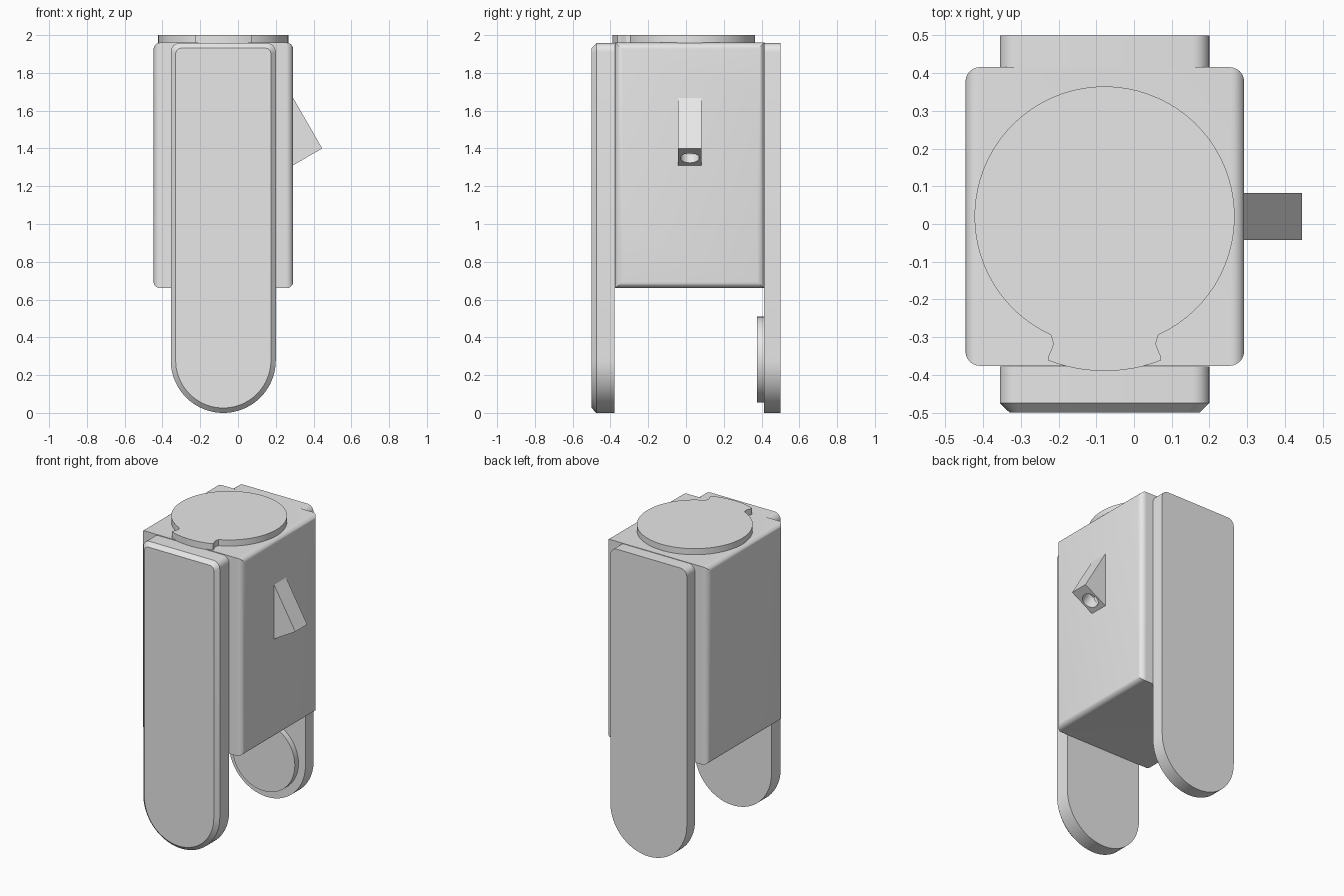
import bpy, bmesh, math
from mathutils import Matrix

if "Cube" in bpy.data.objects:
    bpy.data.objects.remove(bpy.data.objects["Cube"])

CX = -0.078  # shared centre line of the legs and lid

grey = bpy.data.materials.new("light_grey")
grey.diffuse_color = (0.8, 0.8, 0.8, 1)
grey.use_nodes = True
grey.node_tree.nodes["Principled BSDF"].inputs["Base Color"].default_value = grey.diffuse_color


def loft(name, loops):
    """Skin a list of equal-length 3D loops and cap both ends."""
    bm = bmesh.new()
    rings = [[bm.verts.new(p) for p in loop] for loop in loops]
    n = len(rings[0])
    for a, b in zip(rings, rings[1:]):
        for i in range(n):
            j = (i + 1) % n
            bm.faces.new((a[i], a[j], b[j], b[i]))
    bm.faces.new(rings[0])
    bm.faces.new(rings[-1])
    bmesh.ops.recalc_face_normals(bm, faces=bm.faces)
    mesh = bpy.data.meshes.new(name)
    bm.to_mesh(mesh)
    bm.free()
    obj = bpy.data.objects.new(name, mesh)
    bpy.context.collection.objects.link(obj)
    mesh.materials.append(grey)
    return obj


def smooth(obj, angle=25):
    bpy.ops.object.select_all(action='DESELECT')
    obj.select_set(True)
    bpy.context.view_layer.objects.active = obj
    bpy.ops.object.shade_smooth_by_angle(angle=math.radians(angle))


def boolean(obj, cutter, operation):
    mod = obj.modifiers.new("cut", 'BOOLEAN')
    mod.object, mod.operation, mod.solver = cutter, operation, 'EXACT'
    bpy.context.view_layer.objects.active = obj
    bpy.ops.object.modifier_apply(modifier=mod.name)
    bpy.data.objects.remove(cutter)


def arc(cx, cy, r, a0, a1, n):
    return [(cx + r * math.cos(math.radians(a0 + (a1 - a0) * i / n)),
             cy + r * math.sin(math.radians(a0 + (a1 - a0) * i / n))) for i in range(n + 1)]


def rounded_rect(x0, x1, y0, y1, r):
    return (arc(x1 - r, y1 - r, r, 0, 90, 6) + arc(x0 + r, y1 - r, r, 90, 180, 6)
            + arc(x0 + r, y0 + r, r, 180, 270, 6) + arc(x1 - r, y0 + r, r, 270, 360, 6))


def leg_outline(inset):
    """Strap shape: round foot, slightly rounded top corners."""
    r, c, top = 0.278 - inset, 0.045 - inset * 0.6, 1.957 - inset
    return (arc(CX, 0.278, r, 180, 360, 40) + arc(CX + r - c, top - c, c, 0, 90, 6)
            + arc(CX - r + c, top - c, c, 90, 180, 6))


def at_y(pts, y):
    return [(x, y, z) for x, z in pts]


def at_z(pts, z):
    return [(x, y, z) for x, y in pts]


# Body: rounded in plan and in front elevation
plan = rounded_rect(-0.447, 0.292, -0.376, 0.416, 0.038)
body = loft("body", [at_z(plan, 0.6), at_z(plan, 2.1)])
side = rounded_rect(-0.447, 0.292, 0.66, 1.96, 0.035)
boolean(body, loft("body_cutter", [at_y(side, -0.6), at_y(side, 0.6)]), 'INTERSECT')
smooth(body)

# Legs: the front one has a chamfered outer face
smooth(loft("front_leg", [at_y(leg_outline(0), -0.378), at_y(leg_outline(0), -0.475),
                          at_y(leg_outline(0.026), -0.5)]))
smooth(loft("back_leg", [at_y(leg_outline(0), 0.414), at_y(leg_outline(0), 0.5)]))

# Round pad on the inside of the back leg
disc = arc(CX, 0.282, 0.228, 0, 352.5, 47)
smooth(loft("foot_pad", [at_y(disc, 0.42), at_y(disc, 0.376)]))

# Lid: disc with a flared tab at the front, joined by a curved neck
half = math.degrees(math.asin(0.143 / 0.345))
tab = math.degrees(math.asin(0.150 / 0.41))
neck = [(0.139, -0.305), (0.136, -0.318), (0.141, -0.333), (0.148, -0.348)]
lid = (arc(CX, 0.02, 0.345, -90 + half, 270 - half, 64)
       + [(CX - x, y) for x, y in neck]
       + arc(CX, 0.02, 0.41, 270 - tab, 270 + tab, 12)
       + [(CX + x, y) for x, y in reversed(neck)])
smooth(loft("lid", [at_z(lid, 1.957), at_z(lid, 2.0)]))

# Spout: tilted block leaving the body side, with a bored hole
wedge = [(0.28, 1.687), (0.292, 1.667), (0.446, 1.4), (0.292, 1.311), (0.28, 1.304)]
spout = loft("spout", [at_y(wedge, -0.042), at_y(wedge, 0.082)])
hole = arc(0, 0, 0.05, 0, 348.75, 31)
bore = loft("spout_bore", [at_z(hole, -0.05), at_z(hole, 0.09)])
bore.data.transform(Matrix.Translation((0.358, 0.02, 1.349)) @ Matrix.Rotation(math.radians(-30), 4, 'Y'))
boolean(spout, bore, 'DIFFERENCE')
smooth(spout)
